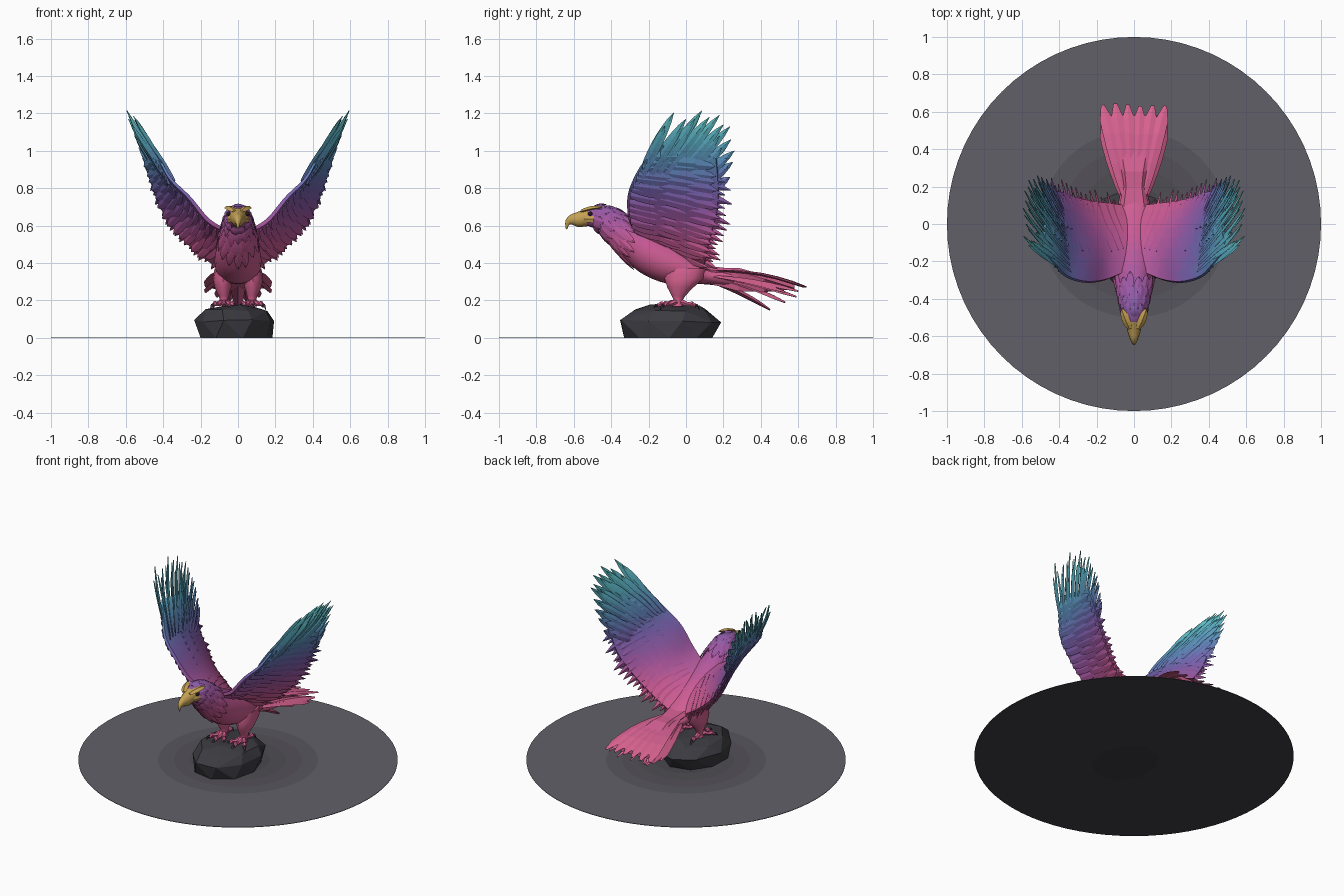
import bpy, bmesh, math, random
from mathutils import Vector as V

if "Cube" in bpy.data.objects:
    bpy.data.objects.remove(bpy.data.objects["Cube"])

random.seed(4)
rnd = random.uniform
mats = {}

# ---------- helpers ----------
def material(rgb):
    key = tuple(int(c) for c in rgb)
    if key not in mats:
        m = bpy.data.materials.new("colour_%d_%d_%d" % key)
        m.diffuse_color = [(c / 255) ** 2.2 for c in key] + [1]
        m.use_nodes = True
        m.node_tree.nodes["Principled BSDF"].inputs["Base Color"].default_value = m.diffuse_color
        mats[key] = m
    return mats[key]

STOPS = [(0.30, (214, 98, 142)), (0.50, (200, 90, 148)), (0.65, (158, 88, 162)),
         (0.78, (120, 98, 174)), (0.90, (94, 128, 182)), (1.05, (88, 170, 190)), (1.2, (98, 196, 196))]

def plumage(c):
    """Pink to violet to teal by height, in small steps."""
    z = min(max(round(c.z / 0.03) * 0.03, 0.30), 1.199)
    for (z0, a), (z1, b) in zip(STOPS, STOPS[1:]):
        if z <= z1:
            return V(a).lerp(V(b), max(0, (z - z0) / (z1 - z0)))
    return STOPS[-1][1]

def finish(name, bm, colour=plumage, smooth=None, mirror=False):
    bmesh.ops.recalc_face_normals(bm, faces=bm.faces)
    me = bpy.data.meshes.new(name)
    slots = {}
    for f in bm.faces:
        m = material(colour(f.calc_center_median()) if callable(colour) else colour)
        if m not in slots:
            slots[m] = len(slots)
            me.materials.append(m)
        f.material_index = slots[m]
    bm.to_mesh(me)
    bm.free()
    ob = bpy.data.objects.new(name, me)
    bpy.context.collection.objects.link(ob)
    if smooth:
        bpy.ops.object.select_all(action='DESELECT')
        bpy.context.view_layer.objects.active = ob
        ob.select_set(True)
        bpy.ops.object.shade_smooth_by_angle(angle=math.radians(smooth))
    if mirror:
        mod = ob.modifiers.new("mirror", 'MIRROR')
        mod.use_mirror_merge = False
    return ob

def loft(bm, rings):
    rows = [[bm.verts.new(p) for p in r] for r in rings]
    n = len(rows[0])
    for a, b in zip(rows, rows[1:]):
        for i in range(n):
            j = (i + 1) % n
            bm.faces.new((a[i], a[j], b[j], b[i]))
    bm.faces.new(rows[0])
    bm.faces.new(rows[-1])

def sample(pts, u):
    """Catmull-Rom point at u in 0..1 along a list of vectors."""
    x = min(max(u, 0), 1) * (len(pts) - 1)
    i = min(int(x), len(pts) - 2)
    t = x - i
    p = [V(pts[min(max(k, 0), len(pts) - 1)]) for k in (i - 1, i, i + 1, i + 2)]
    return 0.5 * (2 * p[1] + (p[2] - p[0]) * t + (2 * p[0] - 5 * p[1] + 4 * p[2] - p[3]) * t * t
                  + (3 * p[1] - p[0] - 3 * p[2] + p[3]) * t ** 3)

def feather(bm, root, tip, w, n, bend=0.0, twist=0.0, thick=0.006,
            shape=(.55, .85, 1, 1, .9, .65, .06)):
    root, tip = V(root), V(tip)
    d = (tip - root).normalized()
    side = d.cross(n).normalized()
    up = side.cross(d)
    side, up = side * math.cos(twist) + up * math.sin(twist), up * math.cos(twist) - side * math.sin(twist)
    rings = []
    for i, s in enumerate(shape):
        u = i / (len(shape) - 1)
        c = root.lerp(tip, u) + up * bend * math.sin(math.pi * u)
        h = thick * (0.3 + 0.7 * s)
        rings.append([c - side * w * s, c + up * h, c + side * w * s, c - up * h])
    loft(bm, rings)

def oval(top, bot, rx, a):
    c, h = (top + bot) / 2, (top - bot) / 2
    return c + h * math.cos(a) + V((rx * math.sin(a), 0, 0))

# rows: top y, top z, bottom y, bottom z, half width
def skin(rows, u, a):
    p = sample([V((r[0], r[1], 0)) for r in rows], u)
    q = sample([V((r[2], r[3], r[4])) for r in rows], u)
    return oval(V((0, p.x, p.y)), V((0, q.x, q.y)), q.z, a)

def skin_loft(bm, rows, steps, n):
    loft(bm, [[skin(rows, k / steps, 2 * math.pi * i / n) for i in range(n)] for k in range(steps + 1)])

# ---------- ground disc and rock ----------
bm = bmesh.new()
circle = lambda r, z, n=72: [V((r * math.cos(2 * math.pi * i / n), r * math.sin(2 * math.pi * i / n), z)) for i in range(n)]
loft(bm, [circle(1, 0)] + [circle(r, 0.003) for r in (1, .85, .7, .6, .5, .4, .3, .2, .1)])
finish("ground_disc", bm, lambda c: V((66, 65, 70)).lerp(V((98, 96, 104)), min(1, round(c.xy.length * 12) / 7)))

bm = bmesh.new()
for z, sx, sy, cy, n in ((0, .205, .24, -.09, 9), (.09, .22, .285, -.08, 9), (.145, .18, .21, -.08, 8), (.168, .12, .14, -.06, 7)):
    for i in range(n):
        a = 2 * math.pi * (i + 0.4 * n * z) / n
        k = rnd(.93, 1.04)
        bm.verts.new((-.012 + sx * k * math.cos(a), cy + sy * k * math.sin(a), z + (rnd(-.012, .01) if z else 0)))
hull = bmesh.ops.convex_hull(bm, input=bm.verts)
bmesh.ops.delete(bm, geom=[v for v in bm.verts if not v.link_faces], context='VERTS')
finish("rock", bm, (62, 61, 67))

# ---------- body and neck feathers ----------
BODY = [(-.55, .675, -.545, .605, .030), (-.50, .70, -.50, .59, .055), (-.43, .703, -.455, .57, .063),
        (-.36, .68, -.39, .485, .080), (-.28, .625, -.30, .395, .098), (-.18, .57, -.22, .335, .12),
        (-.05, .50, -.10, .29, .125), (.05, .43, .03, .29, .11), (.14, .375, .12, .285, .08),
        (.28, .372, .25, .27, .06)]
bm = bmesh.new()
skin_loft(bm, BODY, 27, 20)
finish("body", bm, smooth=50)

bm = bmesh.new()
for row, (u, length, n) in enumerate(((.12, .12, 11), (.19, .13, 13), (.26, .14, 15), (.33, .13, 15))):
    for i in range(n):
        a = 2 * math.pi * (i + 0.5 * (row % 2)) / n
        p = skin(BODY, u, a)
        q = skin(BODY, u + length + rnd(-.02, .02), a + rnd(-.06, .06))
        out = (p - skin(BODY, u, a + math.pi)).normalized()
        feather(bm, p, q + out * .01, .021, out, .006, 0, .005)
finish("neck_feathers", bm)

# ---------- beak, brows, eyes ----------
GOLD = (196, 160, 84)
bm = bmesh.new()
skin_loft(bm, [(-.525, .695, -.53, .597, .045), (-.58, .673, -.575, .593, .034), (-.62, .657, -.608, .605, .022),
               (-.645, .625, -.625, .603, .012), (-.642, .58, -.634, .582, .003)], 12, 12)
finish("beak", bm, GOLD, smooth=45)
bm = bmesh.new()
feather(bm, (.022, -.56, .678), (.066, -.45, .70), .022, V((.3, 0, 1)), .006, 0, .01)
feather(bm, (.034, -.55, .635), (.06, -.47, .635), .018, V((1, -.2, 0)), .004, 0, .006)
finish("brow", bm, GOLD, mirror=True)
bm = bmesh.new()
bmesh.ops.create_icosphere(bm, subdivisions=2, radius=.012)
bmesh.ops.translate(bm, verts=bm.verts, vec=(.05, -.512, .664))
finish("eye", bm, (40, 34, 30), smooth=60, mirror=True)

# ---------- wings ----------
LEAD = [(.06, -.26, .57), (.16, -.30, .63), (.26, -.31, .75), (.36, -.28, .85), (.42, -.22, .95), (.49, -.13, 1.03)]
TRAIL = [(.07, .12, .34), (.20, .14, .43), (.31, .165, .53), (.41, .20, .67), (.47, .20, .82), (.51, .18, .95)]
N = V((-.76, .40, .50)).normalized()

def wing(s, t, off=0.0):
    return sample(LEAD, s).lerp(sample(TRAIL, s), t) + N * (.03 * math.sin(math.pi * min(t, 1)) + off)

bm = bmesh.new()
rings = []
for k in range(25):
    s = k / 24
    ts = [i / 8 * .93 for i in range(9)]
    th = lambda t: .030 * (1 - .65 * s) * math.sqrt(math.sin(math.pi * (.06 + .92 * t)))
    rings.append([wing(s, t, th(t)) for t in ts] + [wing(s, t, -th(t)) for t in reversed(ts)])
loft(bm, rings)
finish("wing_core", bm, smooth=40, mirror=True)

# secondaries, with covert rows above and below
bm = bmesh.new()
for i in range(17):
    s = .02 + .75 * i / 16
    feather(bm, wing(s, .2), wing(s + .05, 1.05 + rnd(-.04, .05)), .034, N, .01, .25, .008)
for off, rows in ((-.026, ((.03, .50), (.28, .78), (.5, .95))), (.022, ((.3, .75), (.5, .93)))):
    for t0, t1 in rows:
        for i in range(15):
            s = .04 + .82 * (i + rnd(-.2, .2)) / 14
            feather(bm, wing(s, t0, off * .8), wing(s + .06, t1 + rnd(-.05, .05), off * .6), .03, N, 0, .2, .006)
finish("wing_feathers", bm, mirror=True)

# primaries fanning to the wing tip, with a shorter layer on both faces
TIPS = [(-.065, 1.205), (.00, 1.17), (.085, 1.215), (.125, 1.18), (.178, 1.19), (.20, 1.14),
        (.235, 1.13), (.24, 1.06), (.258, 1.0), (.25, .94), (.235, .86)]
bm = bmesh.new()
for i, (y, z) in enumerate(TIPS):
    u = i / (len(TIPS) - 1)
    root = wing(.64 + .06 * math.sin(math.pi * u), .06 + .66 * u)
    tip = V((.592 - .36 * (1.21 - z), y, z))
    feather(bm, root, tip, .03, N, -.012, .2, .008, (.6, .8, .95, 1, 1, .92, .75, .5, .05))
    for off in (-.018, .016):
        for f0, f1 in ((-.1, .62), (.3, .84)):
            q = root.lerp(tip, f1 + rnd(-.06, .06)) + N * off + V((0, rnd(-.012, .012), 0))
            feather(bm, root.lerp(tip, f0) + N * off, q, .022, N, 0, rnd(.1, .3), .006)
finish("wing_tip_feathers", bm, mirror=True)

# ---------- tail ----------
bm = bmesh.new()
loft(bm, [[V((-w, y, zt - .02)), V((-w * .7, y, zt)), V((w * .7, y, zt)), V((w, y, zt - .02)), V((w * .6, y, zb)), V((-w * .6, y, zb))]
          for y, w, zt, zb in ((.08, .08, .39, .30), (.2, .06, .375, .27), (.28, .07, .375, .25),
                               (.42, .105, .335, .245), (.58, .14, .285, .26))])
blunt = (.5, .75, .9, 1, 1, .95, .25)
for x in (-.15, -.09, -.03, .03, .09, .15):
    feather(bm, (x * .35, .16, .36), (x * 1.12, .645 - rnd(0, .015), .272), .036, V((0, .2, 1)), .024, 0, .008, blunt)
for sgn in (-1, 1):
    for x, y, z in ((.172, .53, .245), (.165, .60, .25), (.11, .59, .22), (.05, .53, .19)):
        feather(bm, (sgn * x * .35, .14, .33), (sgn * x, y, z), .030, V((sgn * .35, .2, 1)), .012, 0, .010, blunt)
feather(bm, (0, .12, .31), (0, .45, .15), .035, V((0, .4, 1)), .012, 0, .014)
finish("tail", bm)

# ---------- legs and feet ----------
bm = bmesh.new()
loft(bm, [[V((x + rx * math.cos(k * math.pi / 6), y + ry * math.sin(k * math.pi / 6), z)) for k in range(12)]
          for x, y, z, rx, ry in ((.075, 0, .37, .05, .11), (.08, -.01, .32, .055, .105), (.08, -.03, .27, .045, .07),
                                  (.076, -.04, .225, .028, .036), (.075, -.042, .195, .02, .022), (.075, -.045, .168, .026, .028))])
finish("leg", bm, smooth=45, mirror=True)

def toe(bm, angle, length, radii, path):
    d = V((math.cos(angle), math.sin(angle), 0))
    s = V((-d.y, d.x, 0))
    loft(bm, [[V((.075, -.045, z)) + d * (l * length) + s * (r * math.cos(k * math.pi / 3)) + V((0, 0, r * math.sin(k * math.pi / 3)))
               for k in range(6)] for (l, z), r in zip(path, radii)])

for name, colour, radii, path in (
        ("toes", plumage, (.018, .016, .012, .014, .011), ((0, .185), (.25, .19), (.5, .18), (.7, .184), (.82, .172))),
        ("talons", (70, 58, 66), (.010, .008, .002), ((.78, .176), (.93, .174), (1.03, .150)))):
    bm = bmesh.new()
    for deg, length in ((-125, .115), (-90, .128), (-52, .115), (85, .115)):
        toe(bm, math.radians(deg), length, radii, path)
    finish(name, bm, colour, mirror=True)
